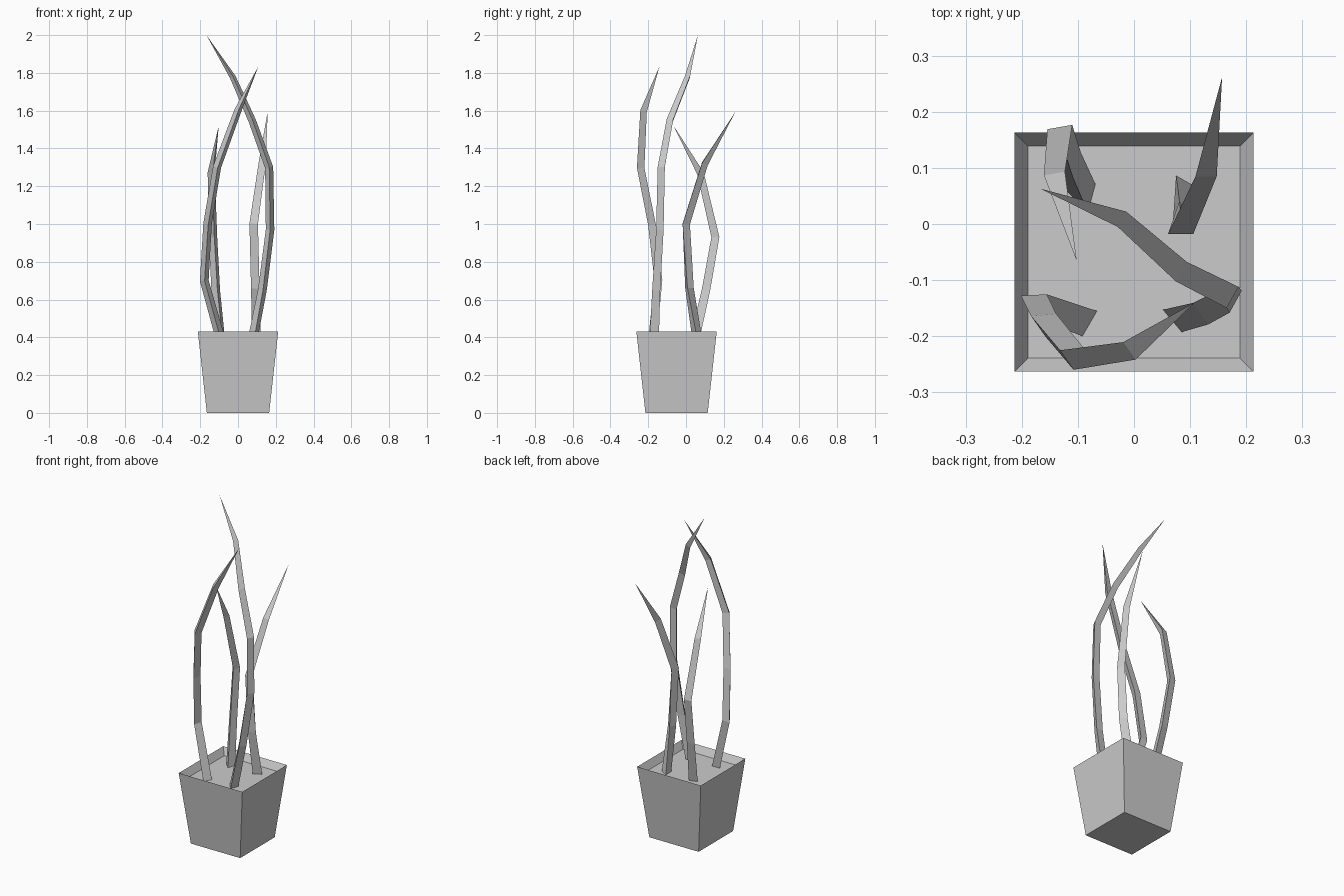
import bpy, bmesh, math
from mathutils import Vector

cube = bpy.data.objects.get("Cube")
if cube:
    bpy.data.objects.remove(cube, do_unlink=True)

grey = bpy.data.materials.new("plain_grey")
grey.use_nodes = True
colour = (0.6, 0.6, 0.6, 1)
grey.diffuse_color = colour
grey.node_tree.nodes["Principled BSDF"].inputs["Base Color"].default_value = colour


def finish(bm, name):
    bmesh.ops.recalc_face_normals(bm, faces=bm.faces)
    mesh = bpy.data.meshes.new(name)
    bm.to_mesh(mesh)
    bm.free()
    mesh.materials.append(grey)
    obj = bpy.data.objects.new(name, mesh)
    bpy.context.collection.objects.link(obj)


def bridge(bm, a, b):
    n = len(a)
    for i in range(n):
        bm.faces.new((a[i], a[(i + 1) % n], b[(i + 1) % n], b[i]))


# Pot: tapered square with a sharp rim sloping in to the soil
POT_Y, SOIL_Z = -0.05, 0.39
bm = bmesh.new()
rings = []
for half, z in ((0.165, 0), (0.213, 0.432), (0.189, SOIL_Z)):
    rings.append([bm.verts.new((sx * half, POT_Y + sy * half, z))
                  for sx, sy in ((-1, -1), (1, -1), (1, 1), (-1, 1))])
for lower, upper in zip(rings, rings[1:]):
    bridge(bm, lower, upper)
bm.faces.new(rings[0])
bm.faces.new(rings[-1])
finish(bm, "pot")


# Leaves: three-sided blades that follow a bent path and taper to a point
def leaf(name, path, facing_start, facing_end):
    pts = [Vector(p) for p in path]
    radii = (0.03, 0.027, 0.026, 0.025, 0.023, 0.018)
    last = len(pts) - 1
    bm = bmesh.new()
    rings = []
    for i, p in enumerate(pts[:-1]):
        if i == 0:
            tangent = Vector((0, 0, 1))
        else:
            tangent = ((pts[i + 1] - p).normalized() + (p - pts[i - 1]).normalized()).normalized()
        angle = math.radians(facing_start + (facing_end - facing_start) * min(1, i / 2))
        out = Vector((math.cos(angle), math.sin(angle), 0))
        out = (out - tangent * out.dot(tangent)).normalized()
        side = tangent.cross(out)
        r = radii[i] if i < last - 1 else min(radii[i], 0.022)
        rings.append([bm.verts.new(p + r * (out * math.cos(t) + side * math.sin(t)))
                      for t in (math.pi / 3, math.pi, -math.pi / 3)])
    for a, b in zip(rings, rings[1:]):
        bridge(bm, a, b)
    bm.faces.new(rings[0])
    tip = bm.verts.new(pts[-1])
    end = rings[-1]
    for i in range(3):
        bm.faces.new((end[i], end[(i + 1) % 3], tip))
    finish(bm, name)


leaf("tall_right_leaf",
     [(0.08, -0.163, SOIL_Z), (0.13, -0.152, 0.65), (0.17, -0.132, 0.97),
      (0.165, -0.125, 1.3), (0.075, -0.08, 1.55), (-0.028, 0.012, 1.78),
      (-0.167, 0.063, 2.0)], 340, 331)
leaf("front_left_leaf",
     [(-0.092, -0.17, SOIL_Z), (-0.178, -0.14, 0.7), (-0.16, -0.175, 1.0),
      (-0.11, -0.235, 1.3), (0.0, -0.22, 1.6), (0.108, -0.14, 1.835)], 210, 215)
leaf("back_right_leaf",
     [(0.09, 0.06, SOIL_Z), (0.088, 0.015, 0.66), (0.083, -0.005, 1.0),
      (0.128, 0.095, 1.32), (0.157, 0.262, 1.595)], 300, 270)
leaf("back_left_leaf",
     [(-0.09, 0.05, SOIL_Z), (-0.115, 0.11, 0.65), (-0.13, 0.16, 0.93),
      (-0.14, 0.08, 1.27), (-0.102, -0.066, 1.52)], 105, 100)
